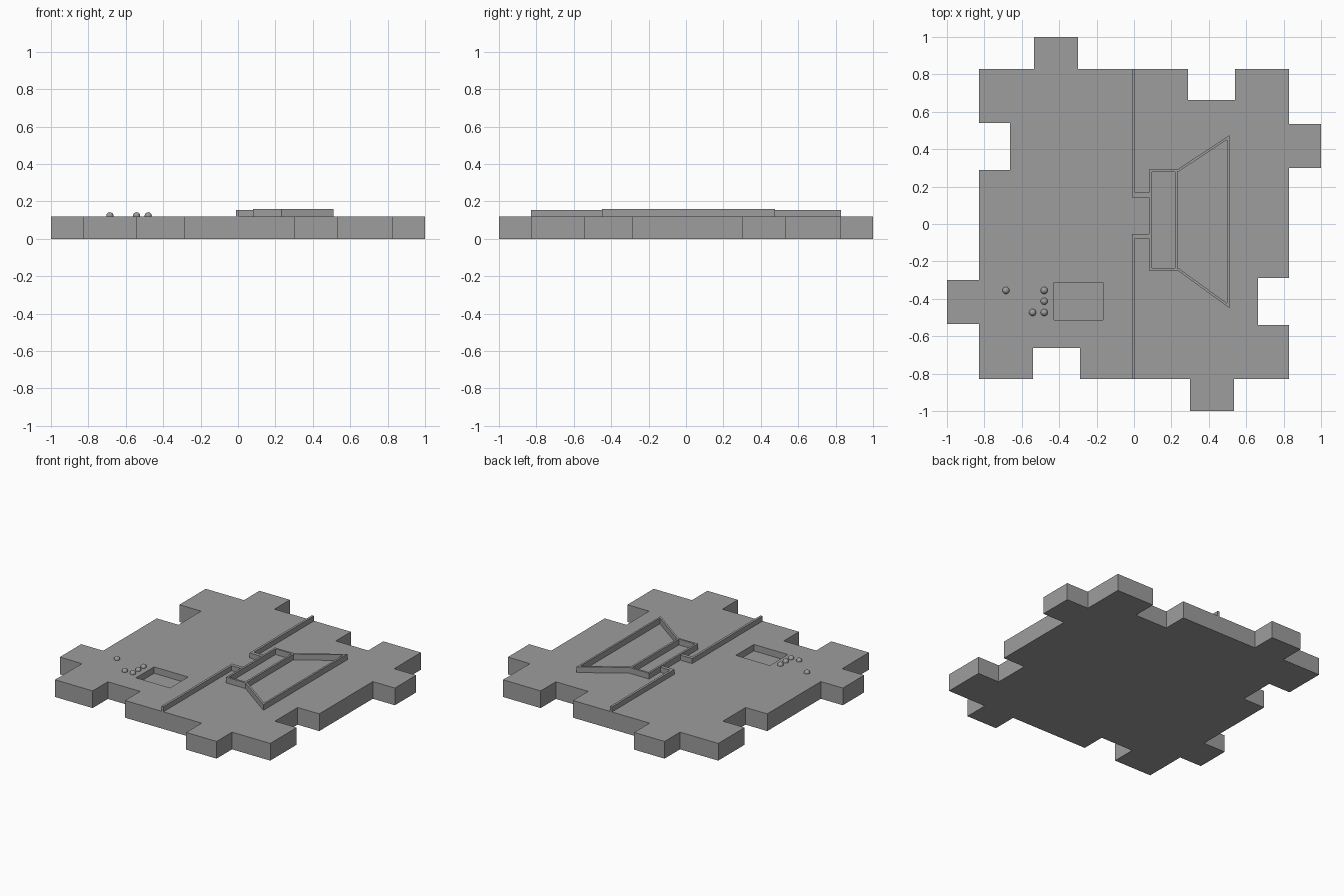
import bpy, bmesh
from mathutils import Vector

old = bpy.data.objects.get("Cube")
if old:
    bpy.data.objects.remove(old, do_unlink=True)

grey = bpy.data.materials.new("plain grey")
grey.use_nodes = True
grey.diffuse_color = (0.34, 0.34, 0.34, 1)
grey.node_tree.nodes["Principled BSDF"].inputs["Base Color"].default_value = (0.34, 0.34, 0.34, 1)

TOP = 0.12  # upper surface of the tile


def finish(name, bm):
    bmesh.ops.recalc_face_normals(bm, faces=bm.faces)
    mesh = bpy.data.meshes.new(name)
    bm.to_mesh(mesh)
    bm.free()
    mesh.materials.append(grey)
    obj = bpy.data.objects.new(name, mesh)
    bpy.context.collection.objects.link(obj)
    return obj


def prism(name, points, z0, z1):
    """Extrude a flat outline from z0 up to z1."""
    bm = bmesh.new()
    face = bm.faces.new([bm.verts.new((x, y, z0)) for x, y in points])
    out = bmesh.ops.extrude_face_region(bm, geom=[face])
    verts = [v for v in out["geom"] if isinstance(v, bmesh.types.BMVert)]
    bmesh.ops.translate(bm, verts=verts, vec=(0, 0, z1 - z0))
    return finish(name, bm)


def wall(name, path, thick, z1, closed=False):
    """Raised strip along a clockwise path, thickened inward with mitred corners."""
    pts = [Vector(p) for p in path]
    n = len(pts)
    bm = bmesh.new()
    rings = []
    for i, p in enumerate(pts):
        d_in = (p - pts[i - 1]).normalized() if closed or i else None
        d_out = (pts[(i + 1) % n] - p).normalized() if closed or i < n - 1 else None
        d_in, d_out = d_in or d_out, d_out or d_in
        a, b = Vector((d_in.y, -d_in.x)), Vector((d_out.y, -d_out.x))
        q = p + (a + b) * (thick / (1 + a.dot(b)))
        rings.append([bm.verts.new((*c, z)) for c, z in
                      ((p, TOP - 0.005), (p, z1), (q, z1), (q, TOP - 0.005))])
    for i in range(n if closed else n - 1):
        r, s = rings[i], rings[(i + 1) % n]
        for k in range(4):
            m = (k + 1) % 4
            bm.faces.new((r[k], r[m], s[m], s[k]))
    if not closed:
        bm.faces.new(rings[0])
        bm.faces.new(rings[-1])
    return finish(name, bm)


# Interlocking tile: one edge profile turned around the four sides
side = [(-0.83, 0.83), (-0.535, 0.83), (-0.535, 1), (-0.3, 1), (-0.3, 0.83),
        (0.29, 0.83), (0.29, 0.663), (0.54, 0.663), (0.54, 0.83)]
outline = []
for turn in range(4):
    outline += side
    side = [(y, -x) for x, y in side]
tile = prism("tile", outline, 0, TOP)

# Rectangular recess sunk into the tile
cutter = prism("recess_cutter", [(-0.428, -0.512), (-0.165, -0.512),
                                 (-0.165, -0.313), (-0.428, -0.313)], 0.075, 0.2)
cutter.hide_render = True
mod = tile.modifiers.new("recess", "BOOLEAN")
mod.operation = "DIFFERENCE"
mod.solver = "EXACT"
mod.object = cutter
bpy.context.view_layer.objects.active = tile
bpy.ops.object.modifier_apply(modifier=mod.name)
bpy.data.objects.remove(cutter, do_unlink=True)

# Dividing walls, each turning in towards the chamber
for name, s, end in (("back_divider", 1, 0.143), ("front_divider", -1, -0.053)):
    prism(name, [(-0.01, s * 0.83), (-0.01, end), (0.082, end), (0.082, end + s * 0.025),
                 (0.006, end + s * 0.025), (0.006, s * 0.83)], TOP - 0.005, 0.155)

# Narrow chamber and flared enclosure beside it
wall("chamber_wall", [(0.081, -0.248), (0.081, 0.292), (0.233, 0.292), (0.233, -0.248)],
     0.014, 0.16, closed=True)
wall("flared_wall", [(0.228, 0.289), (0.511, 0.475), (0.511, -0.45), (0.228, -0.245)],
     0.013, 0.16)

# Small round studs
for i, (x, y) in enumerate([(-0.685, -0.355), (-0.48, -0.355), (-0.48, -0.413),
                            (-0.48, -0.473), (-0.542, -0.473)]):
    bm = bmesh.new()
    bmesh.ops.create_uvsphere(bm, u_segments=20, v_segments=12, radius=0.019)
    bmesh.ops.translate(bm, verts=bm.verts, vec=(x, y, TOP + 0.003))
    stud = finish(f"stud_{i + 1}", bm)
    for poly in stud.data.polygons:
        poly.use_smooth = True
